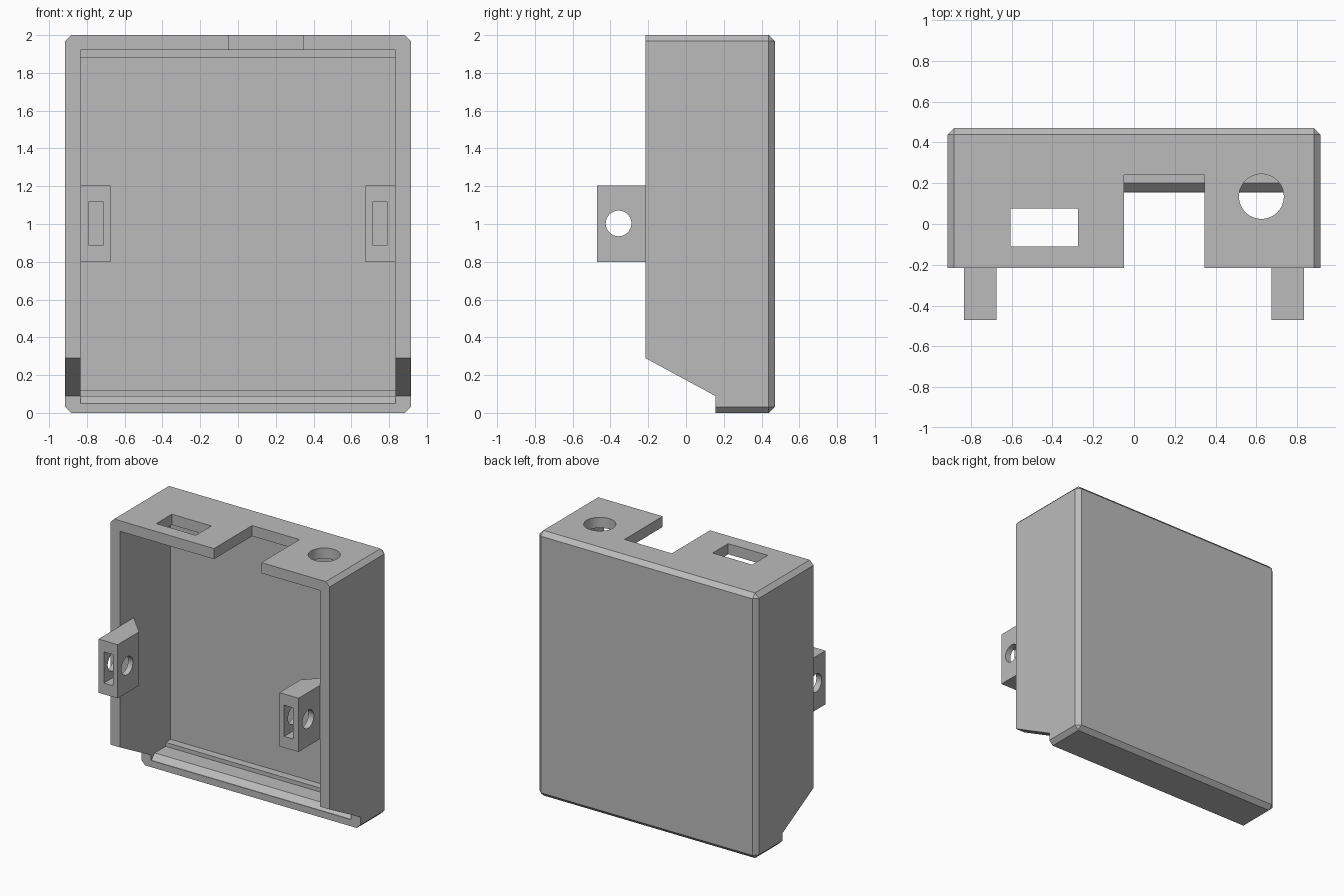
import bpy
import bmesh
from math import radians
from mathutils import Matrix, Vector

cube = bpy.data.objects.get("Cube")
if cube:
    bpy.data.objects.remove(cube, do_unlink=True)

grey = bpy.data.materials.new("plain grey")
grey.use_nodes = True
colour = (0.5, 0.5, 0.5, 1)
grey.diffuse_color = colour
grey.node_tree.nodes["Principled BSDF"].inputs["Base Color"].default_value = colour


def add(name, bm):
    bmesh.ops.recalc_face_normals(bm, faces=bm.faces)
    mesh = bpy.data.meshes.new(name)
    bm.to_mesh(mesh)
    bm.free()
    mesh.materials.append(grey)
    obj = bpy.data.objects.new(name, mesh)
    bpy.context.collection.objects.link(obj)
    return obj


def box(name, x, y, z, chamfer=0):
    bm = bmesh.new()
    bmesh.ops.create_cube(bm, size=1)
    for v in bm.verts:
        v.co = Vector([sum(r) / 2 + c * (r[1] - r[0]) for r, c in zip((x, y, z), v.co)])
    if chamfer:
        # every edge except the rim of the open front
        edges = [e for e in bm.edges if any(v.co.y > y[0] + chamfer for v in e.verts)]
        bmesh.ops.bevel(bm, geom=edges, offset=chamfer, segments=1, affect='EDGES')
    return add(name, bm)


def prism(name, points, start, depth):
    bm = bmesh.new()
    face = bm.faces.new([bm.verts.new(Vector(start) + Vector(p)) for p in points])
    new = bmesh.ops.extrude_face_region(bm, geom=[face])["geom"]
    bmesh.ops.translate(bm, vec=depth, verts=[g for g in new if isinstance(g, bmesh.types.BMVert)])
    return add(name, bm)


def cylinder(name, centre, radius, depth, axis):
    bm = bmesh.new()
    bmesh.ops.create_cone(bm, cap_ends=True, segments=48, radius1=radius, radius2=radius,
                          depth=depth,
                          matrix=Matrix.Translation(centre) @ Vector(axis).to_track_quat('Z', 'Y').to_matrix().to_4x4())
    return add(name, bm)


def cut(obj, cutters):
    for c in cutters:
        c.hide_render = True
        mod = obj.modifiers.new(c.name, 'BOOLEAN')
        mod.operation = 'DIFFERENCE'
        mod.solver = 'EXACT'
        mod.object = c
    graph = bpy.context.evaluated_depsgraph_get()
    mesh = bpy.data.meshes.new_from_object(obj.evaluated_get(graph))
    obj.modifiers.clear()
    obj.data = mesh
    for c in cutters:
        bpy.data.objects.remove(c, do_unlink=True)
    bpy.ops.object.select_all(action='DESELECT')
    obj.select_set(True)
    bpy.context.view_layer.objects.active = obj
    bpy.ops.object.shade_smooth_by_angle(angle=radians(25))


# Shell with chamfered back and side edges
FRONT, BACK, INNER = -0.215, 0.47, 0.835
shell = box("enclosure_shell", (-0.915, 0.915), (FRONT, BACK), (0, 2), chamfer=0.032)

# Inside space, with a ledge at both ends and a sloped lip at the bottom
cavity_profile = [(-0.4, 1.92), (0.33, 1.92), (0.33, 1.88), (0.39, 1.88), (0.39, 0.12),
                  (0.33, 0.12), (0.33, 0.09), (0.2, 0.09), (0.16, 0.05), (-0.4, 0.05)]
cavity = prism("cavity_cutter", [(0, y, z) for y, z in cavity_profile], (-INNER, 0, 0), (2 * INNER, 0, 0))

# Slanted opening under the front
slant_profile = [(-0.585, 0.49), (0.155, 0.09), (0.155, -0.2), (-0.585, -0.2)]
slant = prism("slant_cutter", [(0, y, z) for y, z in slant_profile], (-1.2, 0, 0), (2.4, 0, 0))

# Openings in the top wall
notch = box("notch_cutter", (-0.05, 0.345), (-0.5, 0.24), (1.9, 2.2))
window = box("window_cutter", (-0.605, -0.275), (-0.11, 0.075), (1.85, 2.2))
hole = cylinder("hole_cutter", (0.625, 0.135, 2), 0.11, 0.23, (0, 0, 1))
cut(shell, [cavity, slant, notch, window, hole])

# Screw tabs on the side walls, each with a nut slot and a cross hole
for side, label in ((1, "left"), (-1, "right")):
    outline = [(0.835, -0.47), (0.675, -0.47), (0.675, FRONT), (0.835, -0.05)]
    tab = prism(label + "_screw_tab", [(side * x, y, 0) for x, y in outline], (0, 0, 0.8), (0, 0, 0.405))
    slot = box("slot_cutter", sorted((side * 0.715, side * 0.79)), (-0.6, -0.27), (0.885, 1.12))
    bore = cylinder("bore_cutter", (side * 0.755, -0.357, 1.003), 0.068, 0.4, (1, 0, 0))
    cut(tab, [slot, bore])
